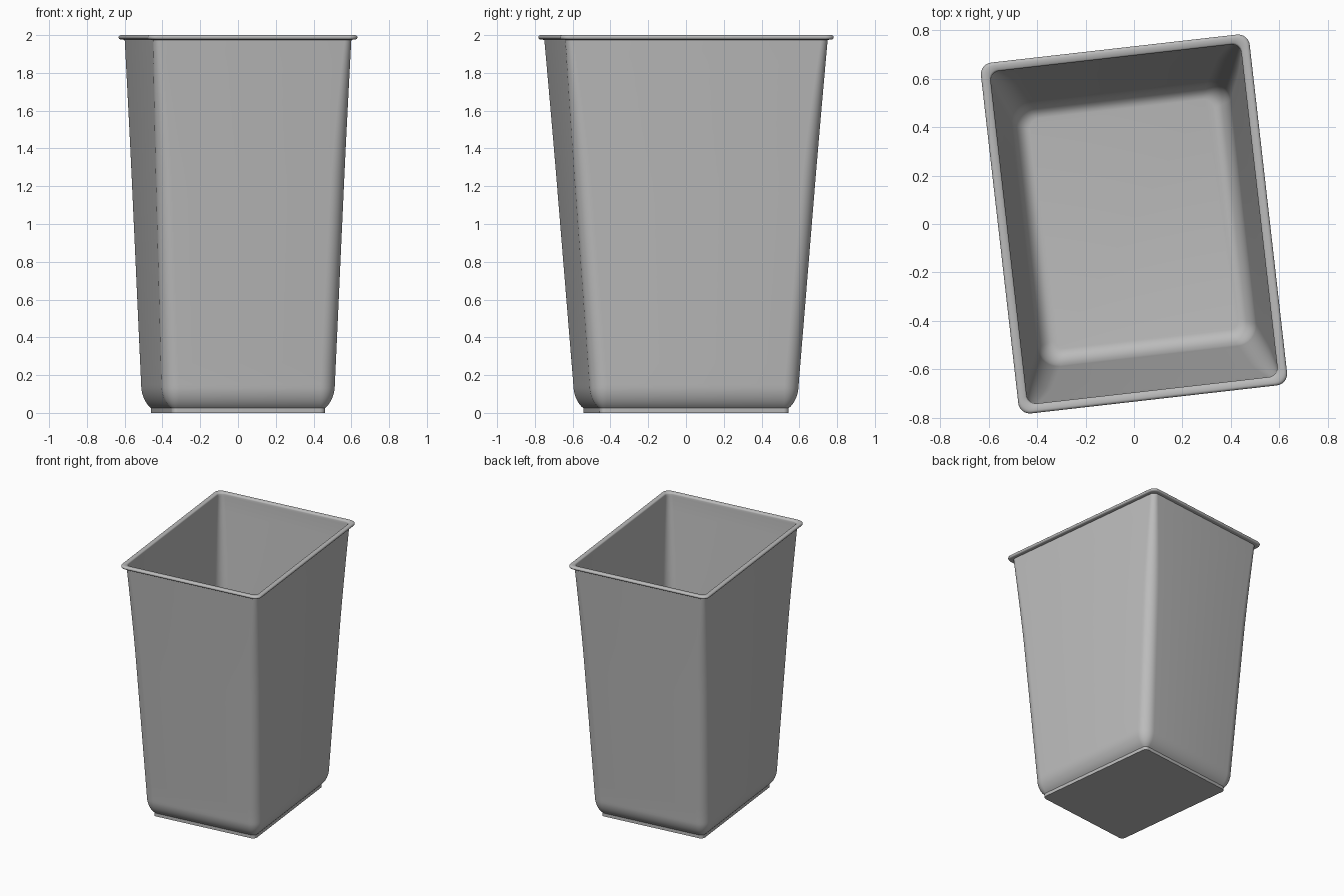
import bpy, bmesh, math

cube = bpy.data.objects.get("Cube")
if cube:
    bpy.data.objects.remove(cube, do_unlink=True)

WALL_LOW, WALL_TOP = 0.15, 1.975   # straight part of the walls
THICK = 0.008


def wall(z, inset=0.0):
    """Half width, half depth and corner radius of the tapered wall."""
    t = (z - WALL_LOW) / (WALL_TOP - WALL_LOW)
    radius = 0.085 - 0.01 * t - 0.035 * max(0, (t - 0.6) / 0.4) ** 1.5
    return (z, 0.462 + 0.0665 * t - inset, 0.557 + 0.142 * t - inset, radius)


def shifted(row, z, out, radius):
    return (z, row[1] + out, row[2] + out, radius)


def ring(bm, row, steps=8):
    """One rounded rectangle of vertices."""
    z, a, b, r = row
    verts = []
    for k, (sx, sy) in enumerate([(1, 1), (-1, 1), (-1, -1), (1, -1)]):
        for i in range(steps + 1):
            ang = math.pi / 2 * (k + i / steps)
            verts.append(bm.verts.new((sx * (a - r) + r * math.cos(ang),
                                       sy * (b - r) + r * math.sin(ang), z)))
    return verts


low, top = wall(WALL_LOW), wall(WALL_TOP)
levels = [WALL_LOW + (WALL_TOP - WALL_LOW) * i / 16 for i in range(17)]

# Foot, then the rounded lower edge
rows = [shifted(low, 0, -0.053, 0.03)]
for i in range(8):
    phi = math.radians(30 + 60 * i / 8)
    out = -0.053 * (1 - math.sin(phi)) / 0.5
    z = WALL_LOW - 0.125 * math.cos(phi) / math.cos(math.radians(30))
    rows.append(shifted(low, z, out, 0.085 + out * 1.04))

# Outer wall
rows += [wall(z) for z in levels]

# Rolled rim
rows.append(shifted(top, 1.976, 0.016, 0.046))
for i in range(9):
    ang = math.radians(-90 + 180 * i / 8)
    rows.append(shifted(top, 1.988 + 0.012 * math.sin(ang),
                        0.018 + 0.012 * math.cos(ang), 0.048))
for ang in (math.radians(d) for d in (30, 60, 90)):
    rows.append(shifted(top, 1.988 + 0.012 * math.cos(ang),
                        0.004 - 0.012 * math.sin(ang), 0.038))

# Inner wall and rounded inner floor edge
rows += [wall(z, THICK) for z in reversed(levels)]
for i in range(1, 9):
    phi = math.pi / 2 * i / 8
    out = -THICK - 0.07 * (1 - math.cos(phi))
    rows.append(shifted(low, WALL_LOW - 0.12 * math.sin(phi), out, 0.09 + out * 0.6))

bm = bmesh.new()
rings = [ring(bm, row) for row in rows]
for lower, upper in zip(rings, rings[1:]):
    n = len(lower)
    for i in range(n):
        j = (i + 1) % n
        bm.faces.new((lower[i], lower[j], upper[j], upper[i]))
bm.faces.new(list(reversed(rings[0])))   # underside
bm.faces.new(rings[-1])                  # inner floor
bmesh.ops.recalc_face_normals(bm, faces=bm.faces)

mesh = bpy.data.meshes.new("waste_bin")
bm.to_mesh(mesh)
bm.free()
bin_obj = bpy.data.objects.new("waste_bin", mesh)
bpy.context.collection.objects.link(bin_obj)
bin_obj.rotation_euler.z = math.radians(6.5)

# Grey plastic
grey = (0.5, 0.5, 0.5, 1)
mat = bpy.data.materials.new("grey_plastic")
mat.use_nodes = True
mat.diffuse_color = grey
for node in mat.node_tree.nodes:
    if node.type == 'BSDF_PRINCIPLED':
        node.inputs["Base Color"].default_value = grey
mesh.materials.append(mat)

bpy.ops.object.select_all(action='DESELECT')
bin_obj.select_set(True)
bpy.context.view_layer.objects.active = bin_obj
bpy.ops.object.shade_smooth_by_angle(angle=math.radians(40))
